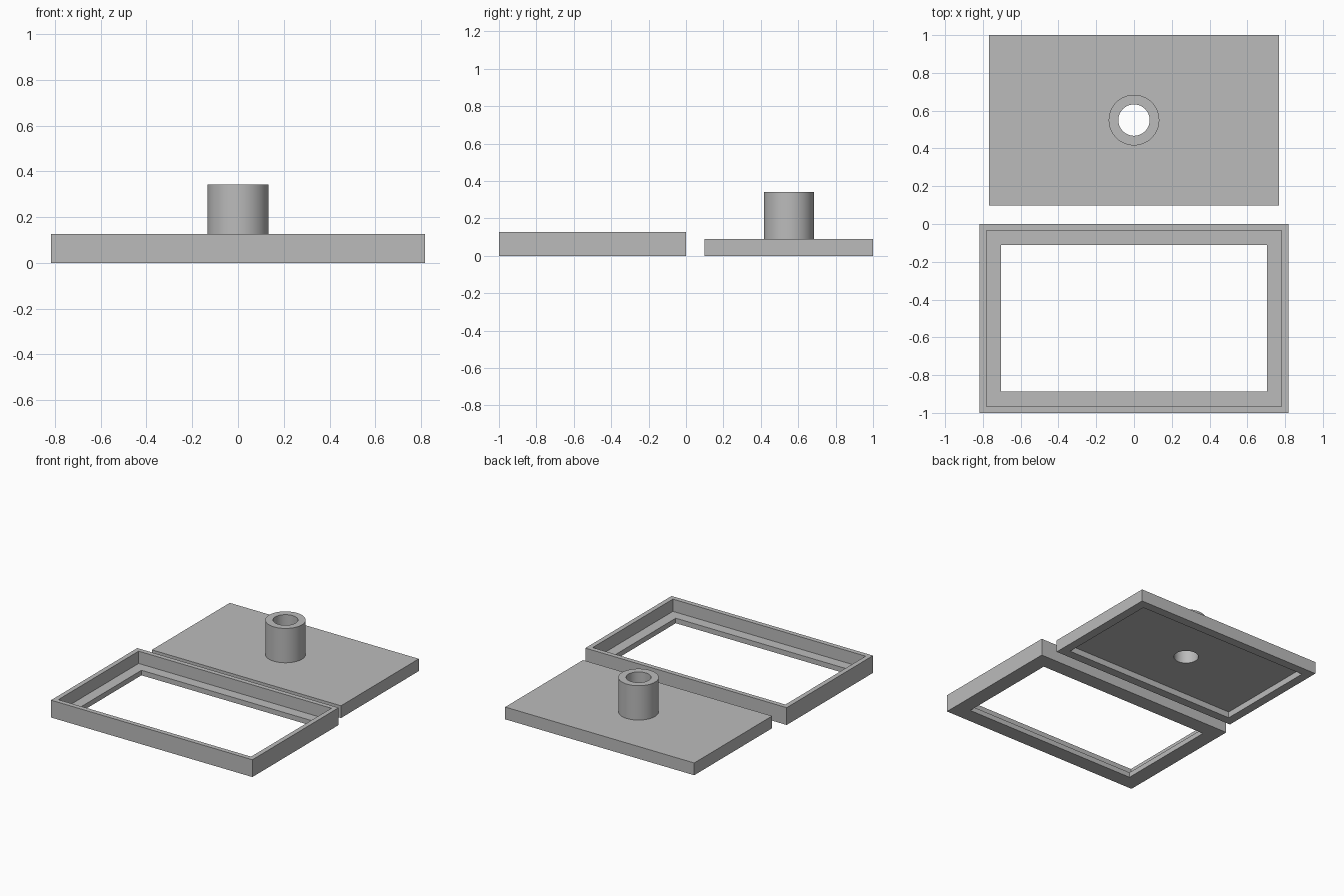
import bpy, bmesh, math

if "Cube" in bpy.data.objects:
    bpy.data.objects.remove(bpy.data.objects["Cube"])

grey = bpy.data.materials.new("plain grey")
grey.use_nodes = True
GREY = (0.5, 0.5, 0.5, 1)
grey.diffuse_color = GREY
grey.node_tree.nodes["Principled BSDF"].inputs["Base Color"].default_value = GREY


def loop(bm, points):
    """Closed ring of vertices and edges."""
    verts = [bm.verts.new(p) for p in points]
    for a, b in zip(verts, verts[1:] + verts[:1]):
        bm.edges.new((a, b))
    return verts


def rect(bm, half_x, y0, y1, inset, z):
    x, a, b = half_x - inset, y0 + inset, y1 - inset
    return loop(bm, [(-x, a, z), (x, a, z), (x, b, z), (-x, b, z)])


def circle(bm, y, r, z, n=64):
    angles = [math.tau * i / n for i in range(n)]
    return loop(bm, [(r * math.cos(t), y + r * math.sin(t), z) for t in angles])


def skin(bm, loops):
    """Join each ring to the next with quads."""
    for p, q in zip(loops, loops[1:]):
        for i in range(len(p)):
            j = (i + 1) % len(p)
            bm.faces.new((p[i], p[j], q[j], q[i]))


def fill_between(bm, outer, inner):
    """Flat face with a hole."""
    edges = [bm.edges.get((r[i - 1], r[i])) for r in (outer, inner) for i in range(len(r))]
    bmesh.ops.triangle_fill(bm, edges=edges, use_beauty=True)


def finish(bm, name):
    bmesh.ops.recalc_face_normals(bm, faces=bm.faces[:])
    mesh = bpy.data.meshes.new(name)
    bm.to_mesh(mesh)
    bm.free()
    mesh.materials.append(grey)
    obj = bpy.data.objects.new(name, mesh)
    bpy.context.collection.objects.link(obj)
    bpy.ops.object.select_all(action="DESELECT")
    obj.select_set(True)
    bpy.context.view_layer.objects.active = obj
    bpy.ops.object.shade_smooth_by_angle(angle=math.radians(30))


# Open frame: upright wall with a ledge round the window
HEIGHT, LEDGE = 0.127, 0.037
bm = bmesh.new()
section = [(0, 0), (0, HEIGHT), (0.035, HEIGHT), (0.035, LEDGE), (0.112, LEDGE), (0.112, 0)]
rings = [rect(bm, 0.817, -1.0, 0.0, inset, z) for inset, z in section]
skin(bm, rings + rings[:1])
finish(bm, "window_frame")

# Lid: plate hollowed from below, with a tube rising through it
TOP, CEILING, TUBE_TOP, TUBE_Y = 0.09, 0.045, 0.342, 0.55
bm = bmesh.new()
section = [(0, TOP), (0, 0), (0.065, 0), (0.065, CEILING)]
plate = [rect(bm, 0.767, 0.098, 1.0, inset, z) for inset, z in section]
tube = [circle(bm, TUBE_Y, r, z) for r, z in
        [(0.134, TOP), (0.134, TUBE_TOP), (0.083, TUBE_TOP), (0.083, CEILING)]]
skin(bm, plate)
skin(bm, tube)
fill_between(bm, plate[0], tube[0])
fill_between(bm, plate[-1], tube[-1])
finish(bm, "lid_with_tube")
